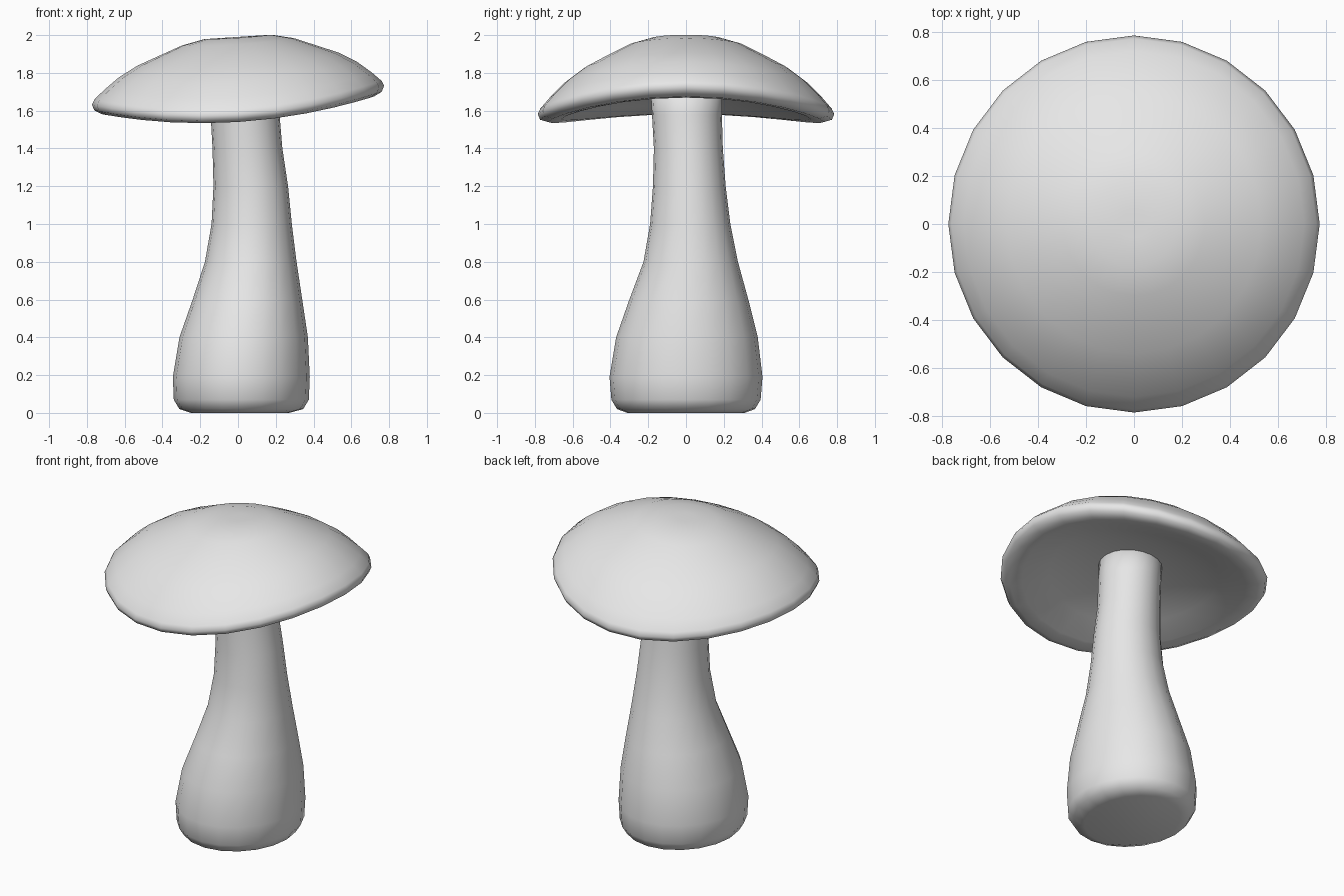
import bpy, bmesh
from math import sin, cos, tau

cube = bpy.data.objects.get("Cube")
if cube:
    bpy.data.objects.remove(cube, do_unlink=True)

grey = bpy.data.materials.new("plain_grey")
grey.use_nodes = True
COLOUR = (0.8, 0.8, 0.8, 1)
grey.diffuse_color = COLOUR
grey.node_tree.nodes["Principled BSDF"].inputs["Base Color"].default_value = COLOUR


def loft(name, rings, sides):
    """Skin stacked elliptical rings (cx, cy, rx, ry, z) and close both ends."""
    bm = bmesh.new()
    loops = [[bm.verts.new((cx + rx * cos(tau * i / sides), cy + ry * sin(tau * i / sides), z))
              for i in range(sides)] for cx, cy, rx, ry, z in rings]
    for a, b in zip(loops, loops[1:]):
        for i in range(sides):
            j = (i + 1) % sides
            bm.faces.new((a[i], a[j], b[j], b[i]))
    bm.faces.new(loops[0])
    bm.faces.new(loops[-1])
    bmesh.ops.recalc_face_normals(bm, faces=bm.faces)
    mesh = bpy.data.meshes.new(name)
    bm.to_mesh(mesh)
    bm.free()
    mesh.materials.append(grey)
    mesh.shade_smooth()
    obj = bpy.data.objects.new(name, mesh)
    bpy.context.collection.objects.link(obj)
    return obj


# Stem: left, right, front and back extents at each height
stem = [(-.25, .27, -.31, .31, 0), (-.31, .345, -.365, .365, .02),
        (-.34, .375, -.395, .395, .07), (-.345, .38, -.405, .405, .19),
        (-.31, .37, -.37, .38, .4), (-.24, .34, -.3, .33, .6),
        (-.175, .31, -.225, .275, .8), (-.14, .285, -.19, .235, 1),
        (-.13, .265, -.175, .21, 1.2), (-.135, .235, -.17, .195, 1.4),
        (-.145, .22, -.18, .19, 1.58), (-.16, .21, -.19, .19, 1.76)]
loft("stem", [((a + b) / 2, (c + d) / 2, (b - a) / 2, (d - c) / 2, z)
              for a, b, c, d, z in stem], 20)

# Cap: radius and height from the crown, round the rim, to the hollow underside
cap_profile = [(.06, 1.99), (.18, 1.985), (.3, 1.95), (.42, 1.89), (.54, 1.825),
               (.64, 1.75), (.72, 1.67), (.772, 1.61), (.785, 1.58), (.772, 1.552),
               (.73, 1.54), (.66, 1.555), (.5, 1.62), (.35, 1.665), (.2, 1.69), (.06, 1.7)]
cap = loft("cap", [(0, 0, r * .985, r, z) for r, z in cap_profile], 24)

# Curl the two sides of the cap upwards, the left more than the right
for v in cap.data.vertices:
    v.co.z += .065 * v.co.x + .17 * v.co.x ** 2
cap.data.update()
